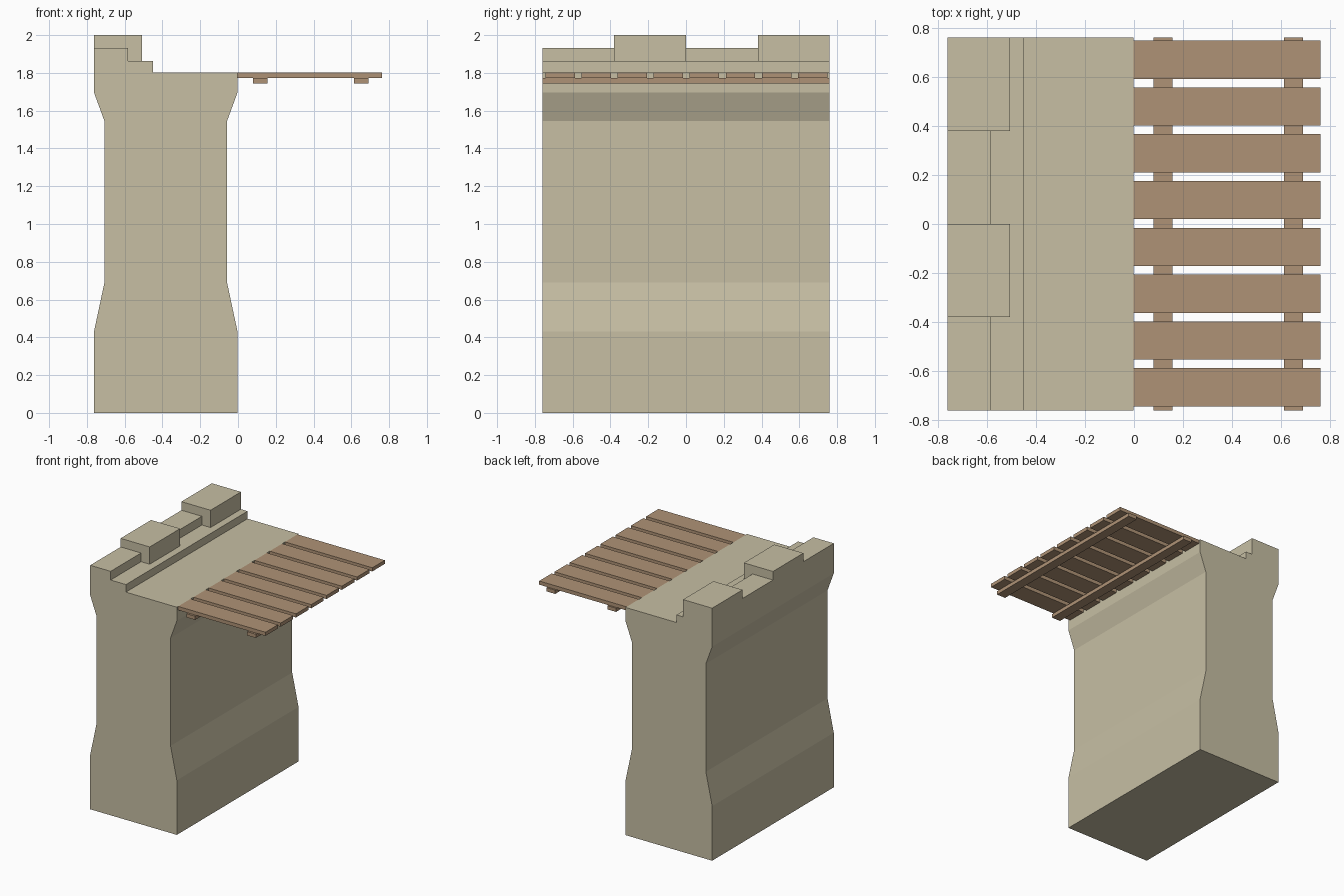
import bpy, bmesh

if "Cube" in bpy.data.objects:
    bpy.data.objects.remove(bpy.data.objects["Cube"])


def material(name, color):
    m = bpy.data.materials.new(name)
    m.diffuse_color = (*color, 1)
    m.use_nodes = True
    m.node_tree.nodes["Principled BSDF"].inputs["Base Color"].default_value = m.diffuse_color
    return m


stone = material("stone", (0.57, 0.52, 0.37))
wood = material("wood", (0.43, 0.29, 0.18))


def prism(name, profile, y0, y1, mat):
    """Extrude an (x, z) outline from y0 to y1."""
    bm = bmesh.new()
    face = bm.faces.new([bm.verts.new((x, y0, z)) for x, z in profile])
    out = bmesh.ops.extrude_face_region(bm, geom=[face])
    verts = [g for g in out["geom"] if isinstance(g, bmesh.types.BMVert)]
    bmesh.ops.translate(bm, verts=verts, vec=(0, y1 - y0, 0))
    bmesh.ops.recalc_face_normals(bm, faces=bm.faces)
    mesh = bpy.data.meshes.new(name)
    bm.to_mesh(mesh)
    bm.free()
    mesh.materials.append(mat)
    obj = bpy.data.objects.new(name, mesh)
    bpy.context.collection.objects.link(obj)
    return obj


def box(name, x, y, z, mat):
    return prism(name, [(x[0], z[0]), (x[1], z[0]), (x[1], z[1]), (x[0], z[1])], y[0], y[1], mat)


L, R, H = -0.762, -0.003, 0.761   # wall faces and half depth
IN = 0.055                        # waist inset

# Wall body with waisted sides, walkway and step
prism("wall_body", [
    (L, 0), (R, 0), (R, 0.432), (R - IN, 0.69), (R - IN, 1.545), (R, 1.695),
    (R, 1.803), (-0.449, 1.803), (-0.449, 1.863), (L, 1.863),
    (L, 1.695), (L + IN, 1.545), (L + IN, 0.69), (L, 0.432)], -H, H, stone)

# Parapet: alternating low crenels and tall merlons
for i in range(4):
    y = (-H + i * H / 2, -H + (i + 1) * H / 2)
    if i % 2:
        box(f"merlon_{i}", (L, -0.507), y, (1.863, 2.0), stone)
    else:
        box(f"crenel_{i}", (L, -0.583), y, (1.863, 1.932), stone)

# Wooden platform planks
for i in range(8):
    c = (i - 3.5) * 0.191 + 0.002
    box(f"plank_{i}", (R, 0.762), (c - 0.078, c + 0.078), (1.774, 1.803), wood)

# Support beams under the planks
for i, x in enumerate((0.08, 0.613)):
    box(f"beam_{i}", (x, x + 0.077), (-H, H), (1.745, 1.774), wood)
